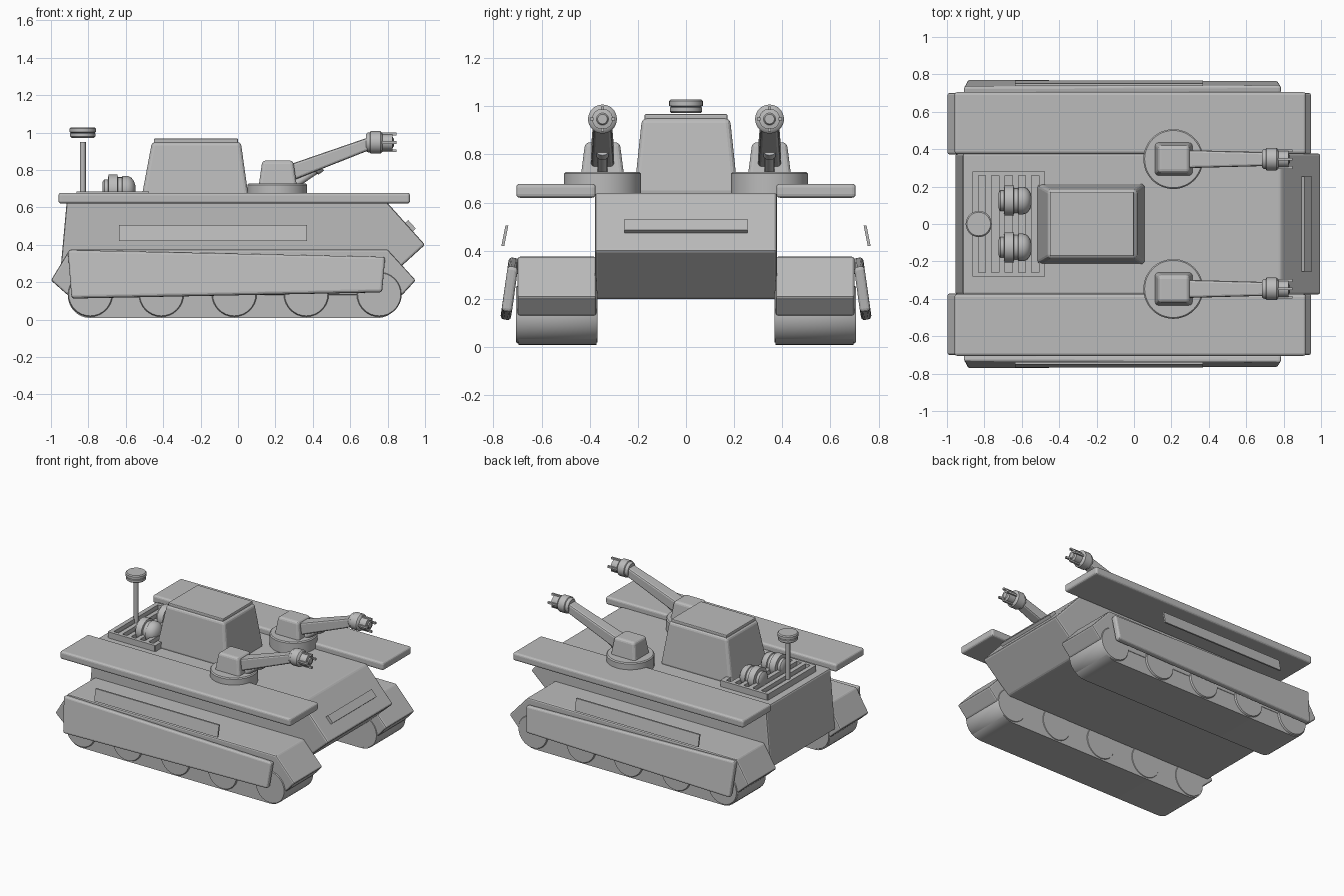
import bpy, bmesh, math
from mathutils import Vector, Matrix

if "Cube" in bpy.data.objects:
    bpy.data.objects.remove(bpy.data.objects["Cube"])

grey = bpy.data.materials.new("plain_grey")
grey.diffuse_color = (0.5, 0.5, 0.5, 1)
grey.use_nodes = True
grey.node_tree.nodes["Principled BSDF"].inputs["Base Color"].default_value = grey.diffuse_color


def finish(name, bm, bevel=0.0, segments=2, smooth=False):
    bmesh.ops.recalc_face_normals(bm, faces=bm.faces)
    me = bpy.data.meshes.new(name)
    bm.to_mesh(me)
    bm.free()
    ob = bpy.data.objects.new(name, me)
    bpy.context.collection.objects.link(ob)
    me.materials.append(grey)
    if bevel:
        m = ob.modifiers.new("edge_bevel", 'BEVEL')
        m.width, m.segments, m.limit_method = bevel, segments, 'ANGLE'
    if smooth:
        bpy.context.view_layer.objects.active = ob
        ob.select_set(True)
        bpy.ops.object.shade_smooth_by_angle(angle=math.radians(35))
        ob.select_set(False)
    return ob


def loft(name, sections, **kw):
    """Skin a row of equal-length point loops and cap both ends."""
    bm = bmesh.new()
    rings = [[bm.verts.new(p) for p in s] for s in sections]
    n = len(rings[0])
    for a, b in zip(rings, rings[1:]):
        for i in range(n):
            bm.faces.new((a[i], a[(i + 1) % n], b[(i + 1) % n], b[i]))
    bm.faces.new(rings[0][::-1])
    bm.faces.new(rings[-1])
    return finish(name, bm, **kw)


def side_profile(name, pts, y0, y1, **kw):
    return loft(name, [[(x, y, z) for x, z in pts] for y in (y0, y1)], **kw)


def rect(x0, x1, y0, y1, z):
    return [(x0, y0, z), (x1, y0, z), (x1, y1, z), (x0, y1, z)]


def box(name, x0, x1, y0, y1, z0, z1, **kw):
    return loft(name, [rect(x0, x1, y0, y1, z0), rect(x0, x1, y0, y1, z1)], **kw)


def lathe(name, origin, axis, profile, n=32, **kw):
    """Turn (distance, radius) points around an axis."""
    q = Vector(axis).normalized().to_track_quat('Z', 'Y')
    rings = []
    for d, r in profile:
        rings.append([Vector(origin) + q @ Vector((r * math.cos(a), r * math.sin(a), d))
                      for a in (2 * math.pi * i / n for i in range(n))])
    return loft(name, rings, smooth=True, **kw)


# Hull with wedge nose
side_profile("hull", [(-0.955, 0.2), (-0.915, 0.64), (0.785, 0.64), (1.0, 0.4), (0.78, 0.2)],
             -0.378, 0.378, bevel=0.012)

# Sloped slit on the nose
slit = box("nose_slit", -0.03, 0.03, -0.255, 0.255, -0.03, 0.018)
slit.matrix_world = Matrix.Translation((0.917, 0, 0.497)) @ Matrix.Rotation(math.radians(48), 4, 'Y')

# Turret with roof plate
loft("turret", [rect(-0.52, 0.06, -0.217, 0.217, 0.63), rect(-0.46, 0.015, -0.183, 0.183, 0.95)],
     bevel=0.02, segments=3)
box("turret_roof", -0.45, 0.0, -0.172, 0.172, 0.93, 0.968, bevel=0.006)

# Engine grille: base, frame and slats
box("grille_base", -0.858, -0.482, -0.28, 0.28, 0.63, 0.655)
for y in (-0.27, 0.27):
    box("grille_side", -0.858, -0.482, y - 0.012, y + 0.012, 0.63, 0.685)
for i in range(6):
    x = -0.848 + i * 0.0712
    box("grille_slat", x - 0.016, x + 0.016, -0.28, 0.28, 0.63, 0.685)

# Mast with disc head
lathe("mast", (-0.83, 0, 0.63), (0, 0, 1), [(0, 0.016), (0.32, 0.016)], n=16)
lathe("mast_disc", (-0.83, 0, 0.972), (0, 0, 1),
      [(0, 0.06), (0.006, 0.067), (0.022, 0.067), (0.026, 0.063), (0.03, 0.07),
       (0.049, 0.07), (0.056, 0.063)])

for s, side in ((-1, "right"), (1, "left")):
    # Flat fender slab
    box("fender_" + side, -0.96, 0.92, min(s * 0.375, s * 0.705), max(s * 0.375, s * 0.705),
        0.62, 0.678, bevel=0.015, segments=3)
    # Angular track cover
    side_profile("track_cover_" + side,
                 [(-0.91, 0.13), (-1.0, 0.21), (-0.9, 0.375), (0.80, 0.375), (0.95, 0.21), (0.877, 0.13)],
                 s * 0.372, s * 0.7, bevel=0.01)
    # Belt and wheels
    belt = [(-0.79 - 0.12 * math.sin(a), 0.128 - 0.12 * math.cos(a))
            for a in (math.pi * i / 14 for i in range(15))]
    belt += [(0.745 + 0.12 * math.sin(a), 0.128 + 0.12 * math.cos(a))
             for a in (math.pi * i / 14 for i in range(15))]
    side_profile("track_belt_" + side, belt, s * 0.372, s * 0.695, smooth=True)
    for x in (-0.79, -0.41, -0.02, 0.365, 0.755):
        lathe("wheel_" + side, (x, s * 0.368, 0.135), (0, s, 0),
              [(0, 0.115), (0.008, 0.12), (0.33, 0.12), (0.338, 0.115)])
    # Leaning side skirt
    outline = [(-0.91, 0.372, 0), (0.787, 0.335, 0.15), (0.77, 0.148, 0.85), (-0.89, 0.115, 1)]
    loft("side_skirt_" + side,
         [[(x, s * (y + 0.037 * t), z + dz) for x, z, t in outline] for y, dz in ((0.692, -0.005), (0.735, 0.002))],
         bevel=0.014, segments=3)
    # Floating side strip
    loft("side_strip_" + side,
         [[(x, s * (y + dy), z) for y, z in ((0.755, 0.42), (0.738, 0.505))
           for x in ((-0.635, 0.37) if z < 0.5 else (0.37, -0.635))] for dy in (0, 0.012)])

    # Gun mount
    c = s * 0.347
    lathe("gun_ring_" + side, (0.21, c, 0.63), (0, 0, 1),
          [(0, 0.16), (0.09, 0.16), (0.097, 0.153)], n=48)
    loft("gun_housing_" + side, [rect(0.11, 0.315, c - 0.09, c + 0.09, 0.71),
                                 rect(0.13, 0.295, c - 0.072, c + 0.072, 0.85)],
         bevel=0.018, segments=3)
    # Tapered gun arm and its strut
    loft("gun_arm_" + side,
         [[(x, c - w, z0), (x, c + w, z0), (x, c + w, z1), (x, c - w, z1)]
          for x, w, z0, z1 in ((0.22, 0.05, 0.715, 0.81), (0.70, 0.037, 0.905, 0.975))],
         bevel=0.012)
    lathe("gun_strut_" + side, (0.28, c, 0.705), (0.1, 0, 0.068),
          [(0, 0.02), (0.16, 0.02), (0.165, 0.026), (0.2, 0.026)], n=16)
    # Muzzle with prongs
    lathe("muzzle_" + side, (0.685, c, 0.947), (1, 0, 0),
          [(0, 0.045), (0.008, 0.052), (0.02, 0.054), (0.024, 0.06), (0.076, 0.06), (0.084, 0.054),
           (0.088, 0.043), (0.14, 0.043), (0.143, 0.025), (0.15, 0.02)])
    for k in range(4):
        a = math.pi / 2 * k
        y, z = c + 0.045 * math.cos(a), 0.947 + 0.045 * math.sin(a)
        box("muzzle_prong_" + side, 0.765, 0.848, y - 0.007, y + 0.007, z - 0.007, z + 0.007)

    # Rounded exhaust pod with collar
    lathe("exhaust_pod_" + side, (-0.725, s * 0.125, 0.695), (1, 0, 0),
          [(0, 0.04), (0.01, 0.055), (0.03, 0.055), (0.032, 0.08), (0.08, 0.08), (0.083, 0.066),
           (0.105, 0.066), (0.108, 0.074), (0.135, 0.073), (0.155, 0.064), (0.169, 0.045),
           (0.177, 0.02), (0.178, 0.004)])
